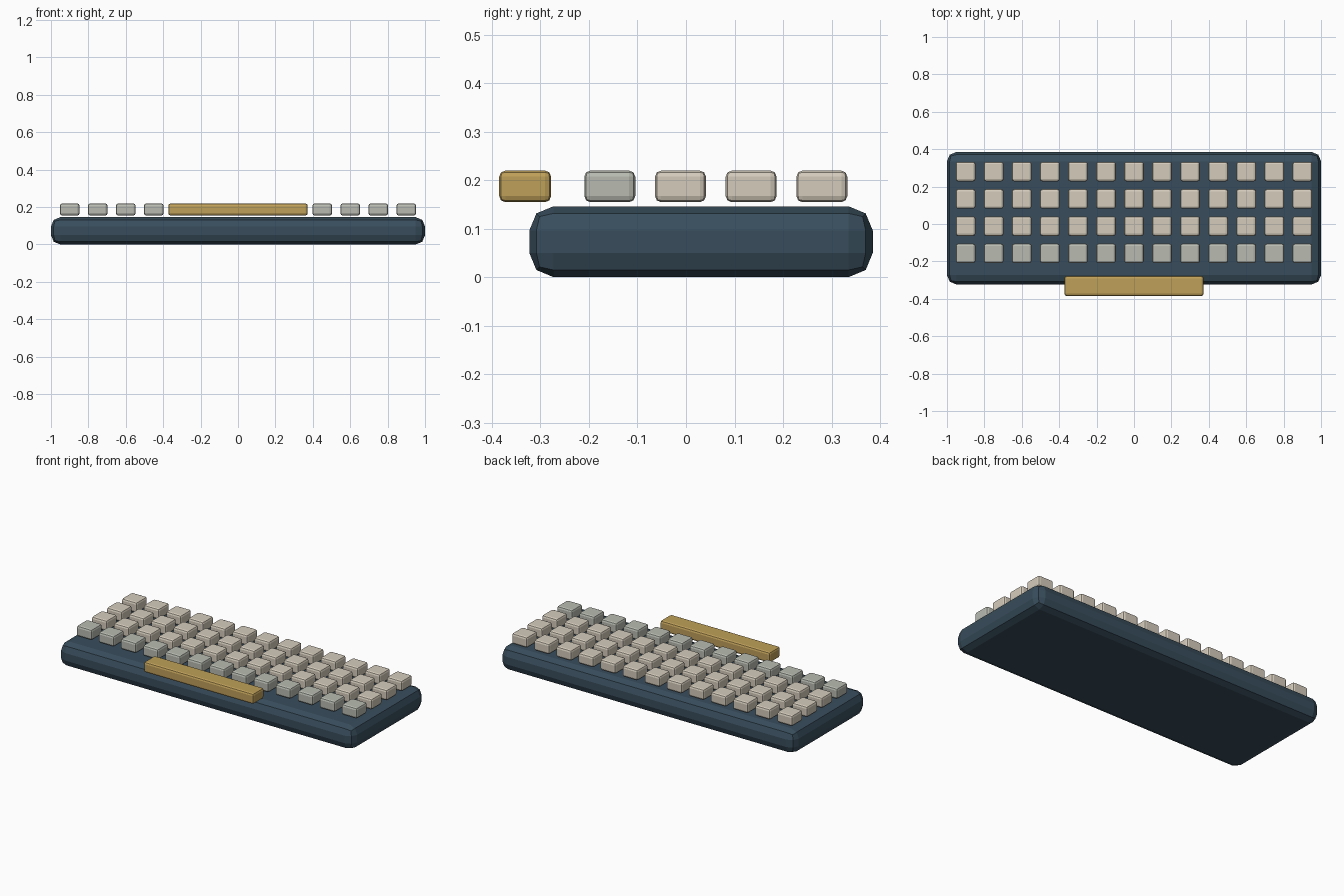
import bpy, bmesh

if "Cube" in bpy.data.objects:
    bpy.data.objects.remove(bpy.data.objects["Cube"])


def material(name, rgb):
    m = bpy.data.materials.new(name)
    m.diffuse_color = (*rgb, 1)
    m.use_nodes = True
    m.node_tree.nodes["Principled BSDF"].inputs["Base Color"].default_value = m.diffuse_color
    return m


def rounded_block(name, center, size, bevel, mat):
    """Box with every edge rounded by a two-segment flat bevel."""
    bm = bmesh.new()
    bmesh.ops.create_cube(bm, size=1)
    for v in bm.verts:
        v.co = [v.co[i] * size[i] for i in range(3)]
    bmesh.ops.bevel(bm, geom=bm.edges[:], offset=bevel, segments=2,
                    profile=0.5, affect='EDGES')
    mesh = bpy.data.meshes.new(name)
    bm.to_mesh(mesh)
    bm.free()
    mesh.materials.append(mat)
    obj = bpy.data.objects.new(name, mesh)
    obj.location = center
    bpy.context.collection.objects.link(obj)
    return obj


navy = material("case_navy", (0.04, 0.075, 0.107))
cream = material("key_cream", (0.66, 0.60, 0.50))
grey = material("key_grey", (0.48, 0.50, 0.44))
gold = material("bar_gold", (0.52, 0.35, 0.10))

# Case
rounded_block("case", (0, 0.031, 0.073), (2.0, 0.708, 0.146), 0.05, navy)

# Keys: four rows of thirteen, the front row in grey
KEY_Z, KEY_H = 0.187, 0.065
for row in range(4):
    y = 0.28 - row * 0.1457
    for col in range(13):
        rounded_block(f"key_{row + 1}_{col + 1}", (-0.9 + 0.15 * col, y, KEY_Z),
                      (0.105, 0.105, KEY_H), 0.0125, grey if row == 3 else cream)

# Space bar, overhanging the front edge
rounded_block("space_bar", (0, -0.3315, KEY_Z), (0.745, 0.107, KEY_H), 0.0125, gold)
